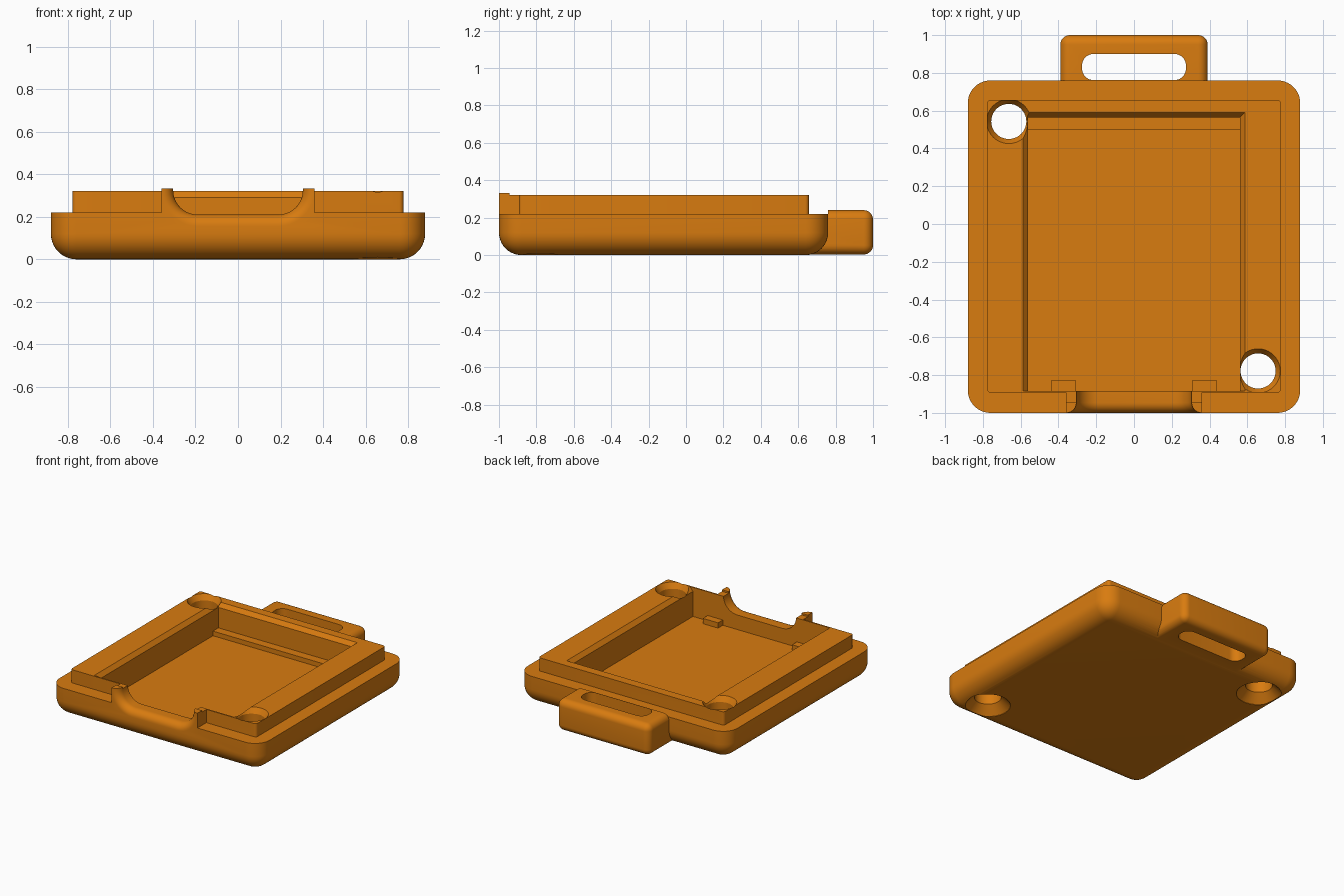
import bpy, bmesh, math
from mathutils import Vector

if "Cube" in bpy.data.objects:
    bpy.data.objects.remove(bpy.data.objects["Cube"])

orange = bpy.data.materials.new("orange plastic")
orange.diffuse_color = (0.69, 0.2, 0.005, 1)
orange.use_nodes = True
orange.node_tree.nodes["Principled BSDF"].inputs["Base Color"].default_value = orange.diffuse_color


def make(name, bm):
    bmesh.ops.recalc_face_normals(bm, faces=bm.faces[:])
    me = bpy.data.meshes.new(name)
    bm.to_mesh(me)
    bm.free()
    me.materials.append(orange)
    ob = bpy.data.objects.new(name, me)
    bpy.context.collection.objects.link(ob)
    return ob


def box(name, lo, hi, radius=0, pick=None, segs=8):
    """Box from corner to corner; edges whose midpoint (-1..1) and direction pass pick are rounded."""
    lo, hi = Vector(lo), Vector(hi)
    c, h = (lo + hi) / 2, (hi - lo) / 2
    bm = bmesh.new()
    bmesh.ops.create_cube(bm, size=2)
    edges = []
    if pick:
        edges = [e for e in bm.edges if pick((e.verts[0].co + e.verts[1].co) / 2)]
    for v in bm.verts:
        v.co = Vector(c[i] + v.co[i] * h[i] for i in range(3))
    if edges:
        bmesh.ops.bevel(bm, geom=edges, offset=radius, segments=segs,
                        profile=0.5, affect='EDGES', clamp_overlap=False)
    return make(name, bm)


def loft(name, rings):
    """Closed solid through rings of equal point count."""
    bm = bmesh.new()
    rows = [[bm.verts.new(p) for p in r] for r in rings]
    n = len(rows[0])
    for a, b in zip(rows, rows[1:]):
        for i in range(n):
            j = (i + 1) % n
            bm.faces.new((a[i], a[j], b[j], b[i]))
    bm.faces.new(rows[0][::-1])
    bm.faces.new(rows[-1])
    return make(name, bm)


def combine(target, other, op):
    m = target.modifiers.new(op, 'BOOLEAN')
    m.operation, m.solver, m.object = op, 'EXACT', other
    bpy.context.view_layer.objects.active = target
    bpy.ops.object.modifier_apply(modifier=m.name)
    bpy.data.objects.remove(other)


def vertical(m):
    return abs(m.z) < 0.1


# Lower tray with rounded corners and rounded bottom edge
tray = box("case_tray", (-0.88, -1, 0), (0.88, 0.76, 0.22), 0.12,
           lambda m: vertical(m) or m.z < -0.5, 10)

# Handle loop at the back
handle = box("handle", (-0.39, 0.6, 0.003), (0.39, 1, 0.24), 0.05,
             lambda m: m.y > -0.5)
combine(handle, box("step_cut", (-0.5, 0.5, 0.2), (0.5, 0.76, 0.3)), 'DIFFERENCE')
combine(tray, handle, 'UNION')
combine(tray, box("slot_cut", (-0.275, 0.762, -0.1), (0.275, 0.9, 0.4), 0.06, vertical),
        'DIFFERENCE')

# Raised rim and front collar
combine(tray, box("rim", (-0.778, -0.893, 0.15), (0.778, 0.657, 0.32), 0.02, vertical, 4), 'UNION')
combine(tray, box("collar", (-0.36, -1, 0.18), (0.36, -0.87, 0.32)), 'UNION')
combine(tray, box("collar_lip", (-0.36, -1, 0.25), (0.36, -0.945, 0.332)), 'UNION')


# Cavity with a chamfered top edge
def cavity_ring(x, y, z):
    return [(-x, -0.883, z), (x, -0.883, z), (x, y, z), (-x, y, z)]


combine(tray, loft("cavity_cut", [cavity_ring(0.56, 0.565, 0.1), cavity_ring(0.56, 0.565, 0.29),
                                  cavity_ring(0.614, 0.615, 0.35)]), 'DIFFERENCE')


# Front finger notch, flaring outward at the front face
def notch_ring(y, o):
    arc = [math.pi / 2 * i / 10 for i in range(11)]
    r = 0.115 + o
    right = [(0.19 + r * math.cos(a), y, 0.325 - r * math.sin(a)) for a in arc]
    left = [(-p[0], y, p[2]) for p in reversed(right)]
    side = 0.19 + r
    return [(side, y, 0.45)] + right + left + [(-side, y, 0.45)]


R = 0.054
rings = [notch_ring(-0.85, 0)]
for i in range(9):
    a = math.pi / 2 * i / 8
    rings.append(notch_ring(-1 + R - R * math.sin(a), R * (1 - math.cos(a))))
rings.append(notch_ring(-1.1, R))
combine(tray, loft("notch_cut", rings), 'DIFFERENCE')

# Two through holes, flared at both ends
for x, y in ((-0.663, 0.543), (0.657, -0.778)):
    prof = [(0.155, -0.05), (0.155, 0.003), (0.093, 0.065), (0.093, 0.28),
            (0.118, 0.321), (0.118, 0.4)]
    rings = [[(x + r * math.cos(2 * math.pi * i / 40), y + r * math.sin(2 * math.pi * i / 40), z)
              for i in range(40)] for r, z in prof]
    combine(tray, loft("hole_cut", rings), 'DIFFERENCE')

# Ledge and small support tabs inside the cavity
combine(tray, box("back_ledge", (-0.57, 0.5, 0.08), (0.57, 0.58, 0.135)), 'UNION')
for s in (-1, 1):
    x0, x1 = sorted((s * 0.31, s * 0.437))
    combine(tray, box("front_tab", (x0, -0.9, 0.08), (x1, -0.826, 0.14)), 'UNION')

bpy.ops.object.select_all(action='DESELECT')
tray.select_set(True)
bpy.context.view_layer.objects.active = tray
bpy.ops.object.shade_smooth_by_angle(angle=math.radians(30))
